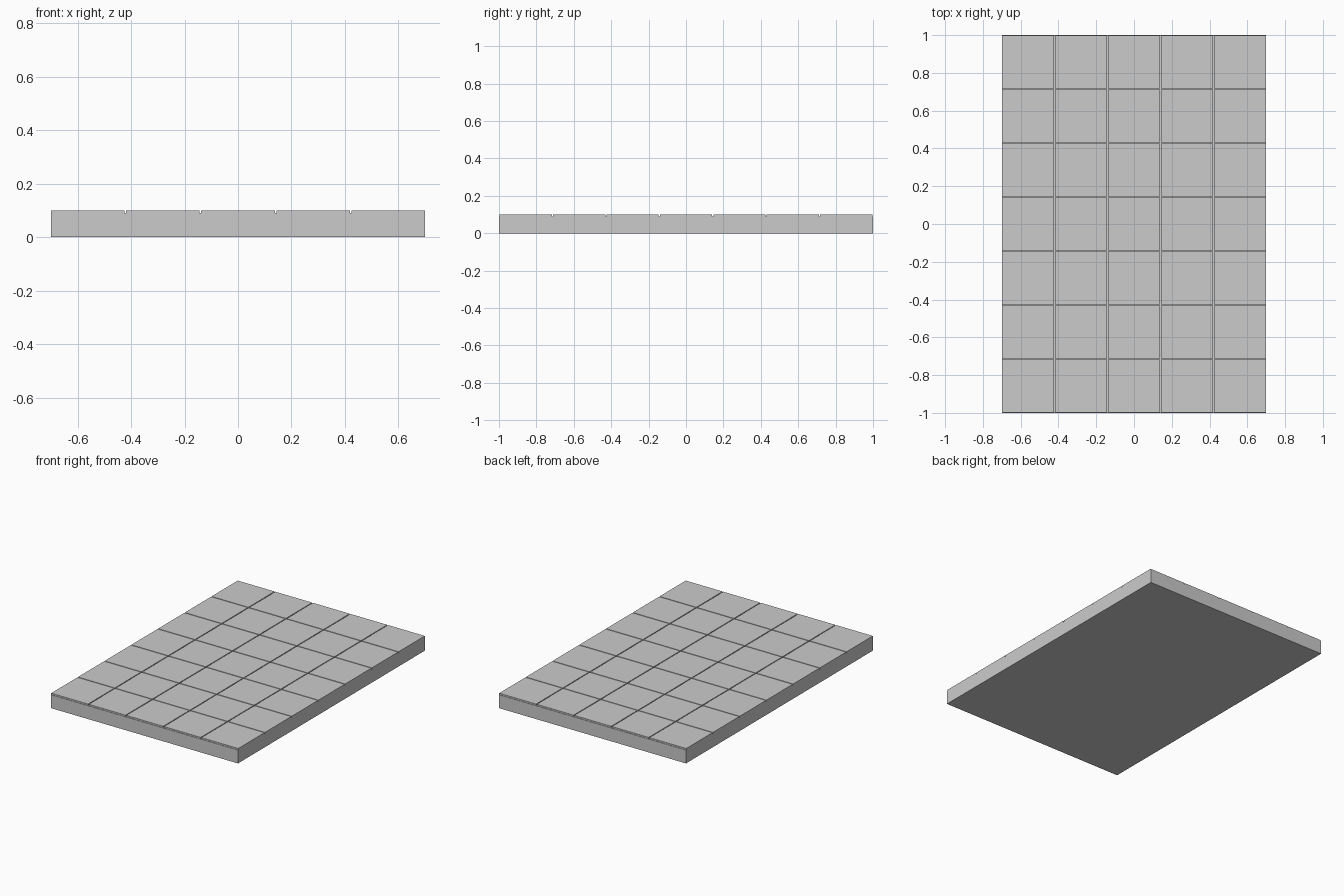
import bpy

if "Cube" in bpy.data.objects:
    bpy.data.objects.remove(bpy.data.objects["Cube"])

COLS, ROWS = 5, 7
WIDTH, LENGTH = 1.4, 2.0
BASE_H, TOP_H = 0.09, 0.10
GAP = 0.006


def box(name, x0, x1, y0, y1, z0, z1):
    bpy.ops.mesh.primitive_cube_add(
        size=1, location=((x0 + x1) / 2, (y0 + y1) / 2, (z0 + z1) / 2))
    ob = bpy.context.object
    ob.name = name
    ob.scale = (x1 - x0, y1 - y0, z1 - z0)
    bpy.ops.object.transform_apply(location=False, rotation=False, scale=True)
    return ob


# Solid slab under the tiles
box("base_slab", -WIDTH / 2, WIDTH / 2, -LENGTH / 2, LENGTH / 2, 0, BASE_H)

# Grid of thin tiles separated by narrow joints, flush with the long sides
tile_x = (WIDTH - GAP * (COLS - 1)) / COLS
pitch_y = LENGTH / ROWS
for i in range(COLS):
    x = -WIDTH / 2 + i * (tile_x + GAP)
    for j in range(ROWS):
        y = -LENGTH / 2 + j * pitch_y
        box(f"floor_tile_{i}_{j}", x, x + tile_x,
            y + GAP / 2, y + pitch_y - GAP / 2, BASE_H, TOP_H)
